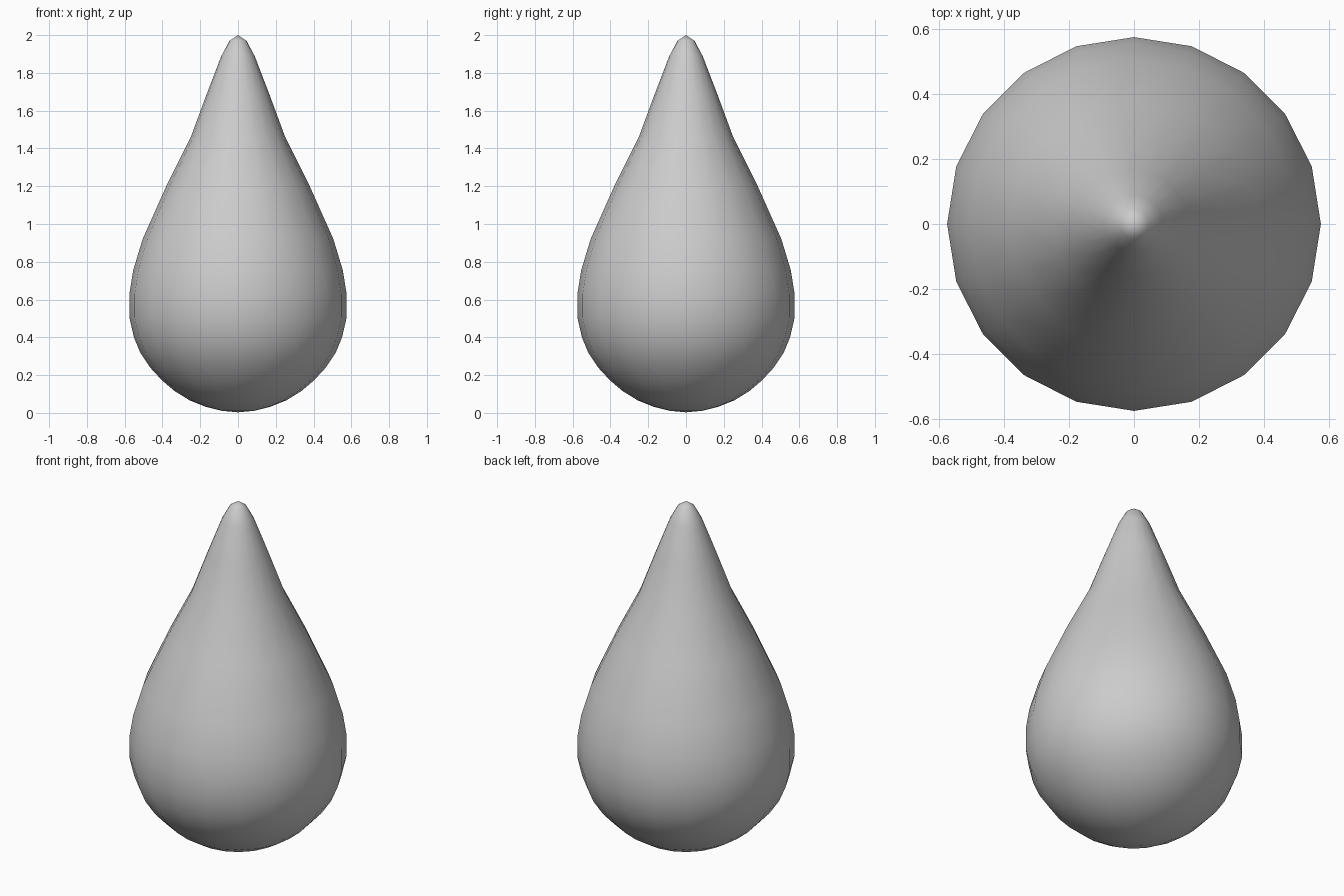
import bpy, bmesh, math

if "Cube" in bpy.data.objects:
    bpy.data.objects.remove(bpy.data.objects["Cube"])

# Half profile of the drop, from bottom pole to tip (radius, height)
profile = [(0, 0.003), (0.085, 0.011), (0.17, 0.032), (0.255, 0.066), (0.335, 0.115),
           (0.40, 0.17), (0.465, 0.24), (0.518, 0.32), (0.551, 0.40), (0.575, 0.505),
           (0.575, 0.63), (0.555, 0.755), (0.505, 0.92), (0.38, 1.20), (0.25, 1.46),
           (0.165, 1.69), (0.088, 1.89), (0.045, 1.97), (0, 2.0)]

# Revolve the profile into a 20-sided teardrop
bm = bmesh.new()
verts = [bm.verts.new((r, 0, z)) for r, z in profile]
edges = [bm.edges.new(pair) for pair in zip(verts, verts[1:])]
bmesh.ops.spin(bm, geom=verts + edges, cent=(0, 0, 0), axis=(0, 0, 1),
               angle=math.tau, steps=20)
bmesh.ops.remove_doubles(bm, verts=bm.verts, dist=0.0005)
bmesh.ops.recalc_face_normals(bm, faces=bm.faces)
for face in bm.faces:
    face.smooth = True

mesh = bpy.data.meshes.new("teardrop")
bm.to_mesh(mesh)
bm.free()
bpy.context.collection.objects.link(bpy.data.objects.new("teardrop", mesh))
